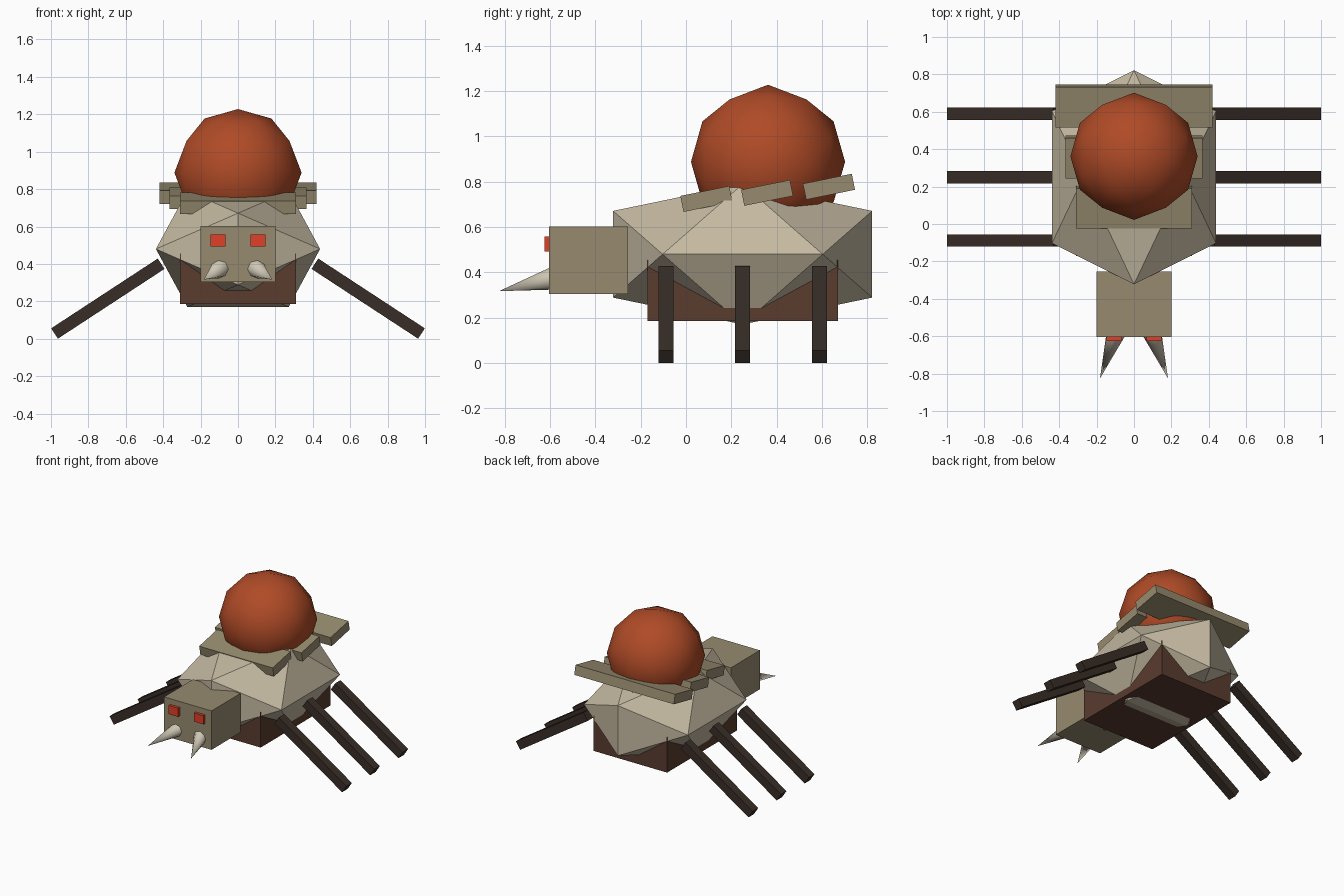
import bpy, bmesh, math
from mathutils import Vector, Matrix

if "Cube" in bpy.data.objects:
    bpy.data.objects.remove(bpy.data.objects["Cube"])


def material(name, rgb):
    m = bpy.data.materials.new(name)
    m.diffuse_color = (*rgb, 1)
    m.use_nodes = True
    m.node_tree.nodes["Principled BSDF"].inputs["Base Color"].default_value = m.diffuse_color
    return m


SHELL = material("pale_shell", (0.56, 0.49, 0.36))
HIDE = material("tan_hide", (0.31, 0.26, 0.16))
BROWN = material("brown_belly", (0.10, 0.045, 0.028))
DARK = material("dark_leg", (0.04, 0.027, 0.02))
EMBER = material("rust_orb", (0.43, 0.07, 0.02))
RED = material("red_eye", (0.75, 0.05, 0.02))
IVORY = material("ivory", (0.62, 0.57, 0.46))


def finish(name, bm, mat, smooth=False):
    bmesh.ops.recalc_face_normals(bm, faces=bm.faces[:])
    for f in bm.faces:
        f.smooth = smooth
    me = bpy.data.meshes.new(name)
    bm.to_mesh(me)
    bm.free()
    me.materials.append(mat)
    ob = bpy.data.objects.new(name, me)
    bpy.context.collection.objects.link(ob)
    return ob


def box(name, center, size, mat, axis='X', angle=0):
    bm = bmesh.new()
    bmesh.ops.create_cube(bm, size=1)
    bm.transform(Matrix.Translation(center) @ Matrix.Rotation(angle, 4, axis)
                 @ Matrix.Diagonal((*size, 1)))
    return finish(name, bm, mat)


def ico(name, center, radii, mat, subdivide=False, smooth=False):
    # icosahedron with its edges lined up to the axes
    bm = bmesh.new()
    phi = (1 + math.sqrt(5)) / 2
    for a in (-1, 1):
        for b in (-phi, phi):
            for co in ((0, b, a), (b, a, 0), (a, 0, b)):
                bm.verts.new(Vector(co).normalized())
    bmesh.ops.convex_hull(bm, input=bm.verts[:])
    if subdivide:
        bmesh.ops.subdivide_edges(bm, edges=bm.edges[:], cuts=1, use_grid_fill=True)
        for v in bm.verts:
            v.co.normalize()
    bm.transform(Matrix.Translation(center) @ Matrix.Diagonal((*radii, 1)))
    return finish(name, bm, mat, smooth)


def cone(name, base, tip, radius, sides, mat):
    base, tip = Vector(base), Vector(tip)
    d = tip - base
    bm = bmesh.new()
    bmesh.ops.create_cone(bm, cap_ends=True, segments=sides, radius1=radius,
                          radius2=0, depth=d.length)
    bm.transform(Matrix.Translation((base + tip) / 2)
                 @ d.to_track_quat('Z', 'Y').to_matrix().to_4x4())
    return finish(name, bm, mat, True)


# Body, belly and the orb carried on the back
ico("body", (0, 0.25, 0.48), (0.516, 0.672, 0.364), SHELL)
box("belly", (0, 0.25, 0.32), (0.62, 0.84, 0.27), BROWN)
ico("back_orb", (0, 0.362, 0.888), (0.34, 0.34, 0.34), EMBER, True, True)

# Tilted back plates, wider towards the rear
for i, (y, z, w) in enumerate(((0.09, 0.724, 0.62), (0.358, 0.751, 0.73),
                               (0.631, 0.778, 0.84))):
    box(f"back_plate_{i + 1}", (0, y, z), (w, 0.22, 0.072), HIDE, 'X', 0.2)

# Head
box("head", (0, -0.43, 0.453), (0.4, 0.35, 0.297), HIDE)

for side, s in (("left", -1), ("right", 1)):
    # Eyes and fangs
    box(f"{side}_eye", (s * 0.107, -0.6, 0.525), (0.08, 0.05, 0.066), RED)
    fang = cone(f"{side}_fang", (s * 0.085, -0.55, 0.382),
                (s * 0.182, -0.826, 0.317), 0.058, 8, IVORY)
    bpy.ops.object.select_all(action='DESELECT')
    fang.select_set(True)
    bpy.context.view_layer.objects.active = fang
    bpy.ops.object.shade_smooth_by_angle(angle=math.radians(60))
    # Legs slope down and outwards
    for i, y in enumerate((-0.088, 0.25, 0.59)):
        box(f"{side}_leg_{i + 1}", (s * 0.696, y, 0.2145), (0.681, 0.066, 0.066),
            DARK, 'Y', s * math.radians(33.2))
